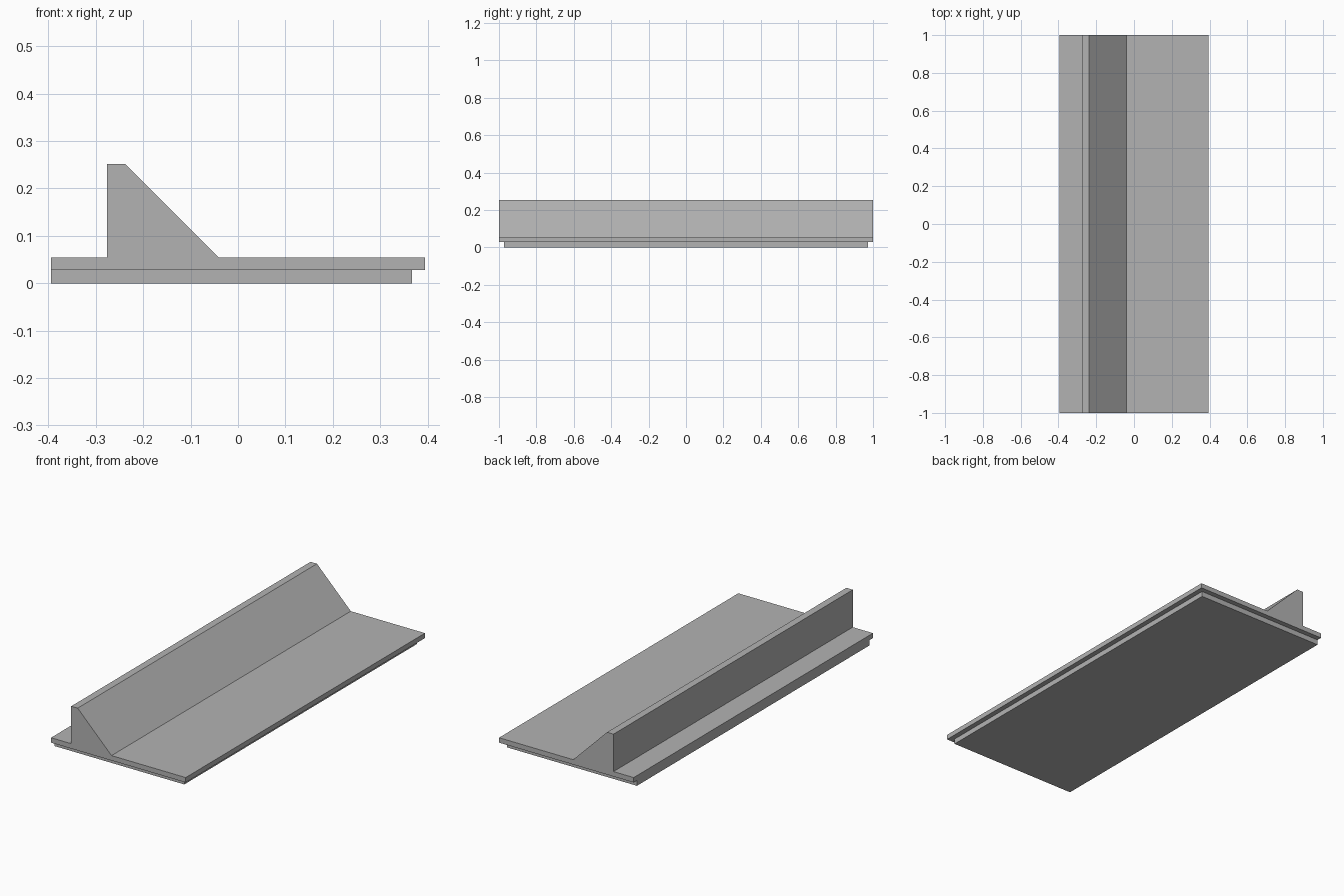
import bpy
import bmesh

cube = bpy.data.objects.get("Cube")
if cube:
    bpy.data.objects.remove(cube, do_unlink=True)

grey = bpy.data.materials.new("plain_grey")
grey.use_nodes = True
GREY = (0.45, 0.45, 0.45, 1.0)
grey.diffuse_color = GREY
grey.node_tree.nodes["Principled BSDF"].inputs["Base Color"].default_value = GREY


def extrude_profile(name, profile, half_length):
    """Extrude an (x, z) outline along y, centred on y = 0."""
    bm = bmesh.new()
    face = bm.faces.new([bm.verts.new((x, -half_length, z)) for x, z in profile])
    result = bmesh.ops.extrude_face_region(bm, geom=[face])
    moved = [v for v in result["geom"] if isinstance(v, bmesh.types.BMVert)]
    bmesh.ops.translate(bm, verts=moved, vec=(0, 2 * half_length, 0))
    bmesh.ops.recalc_face_normals(bm, faces=bm.faces)
    mesh = bpy.data.meshes.new(name)
    bm.to_mesh(mesh)
    bm.free()
    mesh.materials.append(grey)
    obj = bpy.data.objects.new(name, mesh)
    bpy.context.collection.objects.link(obj)
    return obj


LEFT, RIGHT = -0.394, 0.394
STEP, TOP, RIDGE = 0.028, 0.054, 0.252

# Recessed plinth, flush with the slab along the wall side
extrude_profile("base_plinth",
                [(LEFT, 0), (0.367, 0), (0.367, STEP), (LEFT, STEP)], 0.973)

# Slab and wedge-shaped kerb in one continuous section
extrude_profile("slab_with_kerb",
                [(LEFT, STEP), (RIGHT, STEP), (RIGHT, TOP), (-0.04, TOP),
                 (-0.238, RIDGE), (-0.276, RIDGE), (-0.276, TOP), (LEFT, TOP)], 1.0)
